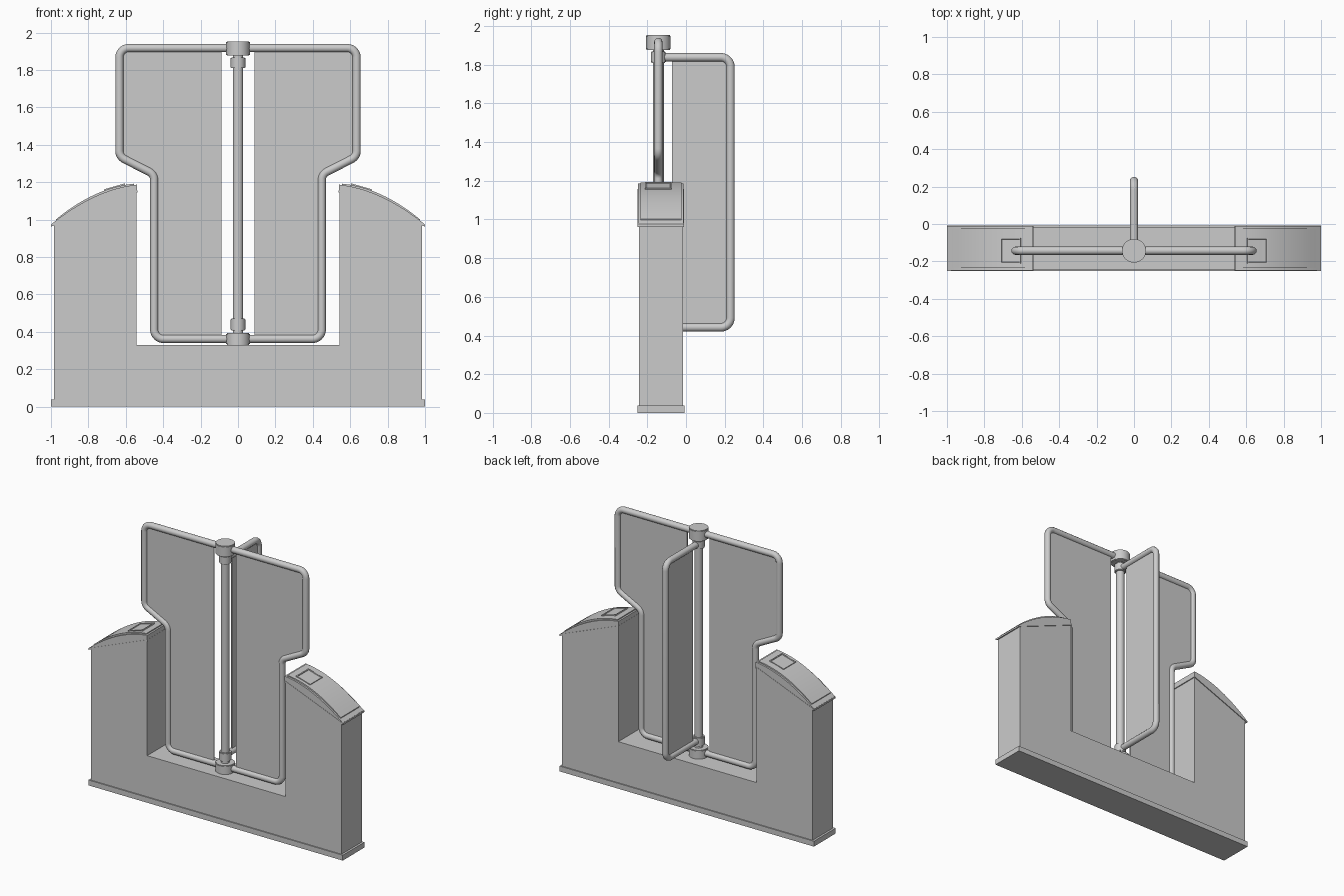
import bpy, bmesh, math
from mathutils import Vector, Matrix

if "Cube" in bpy.data.objects:
    bpy.data.objects.remove(bpy.data.objects["Cube"])

POST_Y = -0.143


def finish(name, bm, smooth=True):
    bmesh.ops.recalc_face_normals(bm, faces=bm.faces)
    me = bpy.data.meshes.new(name)
    bm.to_mesh(me)
    bm.free()
    ob = bpy.data.objects.new(name, me)
    bpy.context.collection.objects.link(ob)
    if smooth:
        bpy.ops.object.select_all(action='DESELECT')
        ob.select_set(True)
        bpy.context.view_layer.objects.active = ob
        bpy.ops.object.shade_smooth_by_angle(angle=math.radians(30))
    return ob


def prism(name, pts, y0, y1, matrix=Matrix(), bevel=0):
    """Extrude an (x, z) outline from y0 to y1."""
    bm = bmesh.new()
    f = bm.faces.new([bm.verts.new((x, y0, z)) for x, z in pts])
    ext = bmesh.ops.extrude_face_region(bm, geom=[f])['geom']
    bmesh.ops.translate(bm, vec=(0, y1 - y0, 0),
                        verts=[v for v in ext if isinstance(v, bmesh.types.BMVert)])
    if bevel:
        bmesh.ops.bevel(bm, geom=bm.edges[:], offset=bevel, segments=2, affect='EDGES')
    bmesh.ops.transform(bm, matrix=matrix, verts=bm.verts)
    return finish(name, bm)


def cylinder(name, r, z0, z1, bevel=0.004):
    bm = bmesh.new()
    bmesh.ops.create_cone(bm, cap_ends=True, segments=40, radius1=r, radius2=r, depth=z1 - z0,
                          matrix=Matrix.Translation((0, POST_Y, (z0 + z1) / 2)))
    rims = [e for e in bm.edges if abs(e.verts[0].co.z - e.verts[1].co.z) < 1e-5]
    bmesh.ops.bevel(bm, geom=rims, offset=bevel, segments=2, affect='EDGES')
    return finish(name, bm)


def fillet(pts, r, n=8):
    """Round the inner corners of an open path."""
    out = [Vector(pts[0])]
    for a, b, c in zip(pts, pts[1:], pts[2:]):
        a, b, c = Vector(a), Vector(b), Vector(c)
        u, v = (a - b).normalized(), (c - b).normalized()
        half = u.angle(v) / 2
        p, q = b + u * r / math.tan(half), b + v * r / math.tan(half)
        centre = b + (u + v).normalized() * r / math.sin(half)
        for i in range(n + 1):
            d = p.lerp(q, i / n) - centre
            out.append(centre + d.normalized() * r)
    return out + [Vector(pts[-1])]


def wing(name, pts, angle, inner, tube=0.022):
    """Bent tube frame with a flat infill panel, turned about the post."""
    m = Matrix.Translation((0, POST_Y, 0)) @ Matrix.Rotation(angle, 4, 'Z')
    path = fillet(pts, 0.05)
    cu = bpy.data.curves.new(name + "_frame", 'CURVE')
    cu.dimensions = '3D'
    cu.bevel_depth = tube
    cu.bevel_resolution = 4
    sp = cu.splines.new('POLY')
    sp.points.add(len(path) - 1)
    for p, v in zip(sp.points, path):
        p.co = (*(m @ Vector((v.x, 0, v.y))), 1)
    sp.use_smooth = True
    ob = bpy.data.objects.new(name + "_frame", cu)
    bpy.context.collection.objects.link(ob)
    bpy.ops.object.select_all(action='DESELECT')
    ob.select_set(True)
    bpy.context.view_layer.objects.active = ob
    bpy.ops.object.convert(target='MESH')
    outline = [(max(v.x, inner), v.y) for v in path]
    prism(name + "_panel", outline, -0.005, 0.005, m)


def arc(p, q, sag, n=14):
    """Upward bowed line from p to q."""
    return [(p[0] + (q[0] - p[0]) * t, p[1] + (q[1] - p[1]) * t + 4 * sag * t * (1 - t))
            for t in (i / n for i in range(n + 1))]


# Plinth and U-shaped housing
prism("plinth", [(-1, 0), (1, 0), (1, 0.038), (-1, 0.038)], -0.252, -0.008)
half = [(0.543, 0.33), (0.543, 1.15), (0.985, 0.97), (0.985, 0.03)]
prism("housing", [(-x, z) for x, z in reversed(half)] + half, -0.244, -0.016)

# Curved lids with inset cover and card reader, one per side
for side, s in (("left", -1), ("right", 1)):
    mir = Matrix.Diagonal((s, 1, 1, 1))
    lid = [(0.997, 0.963), (0.54, 1.147)] + arc((0.54, 1.187), (0.997, 0.976), 0.04)
    prism(side + "_lid", lid, -0.248, -0.012, mir)
    lip = [(1.0, 0.962), (0.538, 1.145), (0.538, 1.157), (1.0, 0.974)]
    prism(side + "_lid_lip", lip, -0.25, -0.01, mir)
    cover = [(0.97, 0.97), (0.555, 1.14)] + arc((0.555, 1.192), (0.972, 1.002), 0.038)
    prism(side + "_lid_cover", cover, -0.236, -0.024, mir)

    bm = bmesh.new()
    bmesh.ops.create_cube(bm, size=1, matrix=Matrix.Diagonal((0.115, 0.138, 0.03, 1)))
    bm.faces.ensure_lookup_table()
    top = max(bm.faces, key=lambda f: f.calc_center_median().z)
    bmesh.ops.inset_region(bm, faces=[top], thickness=0.01)
    bmesh.ops.inset_region(bm, faces=[top], thickness=0.002, depth=-0.005)
    bmesh.ops.transform(bm, verts=bm.verts, matrix=mir @ Matrix.Translation((0.657, -0.143, 1.163))
                        @ Matrix.Rotation(math.radians(16), 4, 'Y'))
    finish(side + "_card_reader", bm)

# Central post with hubs and collars
cylinder("post", 0.028, 0.34, 1.94)
cylinder("bottom_hub", 0.064, 0.33, 0.393)
cylinder("bottom_collar", 0.039, 0.408, 0.47)
cylinder("top_collar", 0.039, 1.81, 1.868)
cylinder("top_hub", 0.064, 1.877, 1.953)

# Two notched side wings and one plain rear wing
notched = [(0.0, 1.917), (0.634, 1.917), (0.634, 1.337), (0.448, 1.242), (0.448, 0.362), (0.0, 0.362)]
wing("right_wing", notched, 0, 0.087)
wing("left_wing", notched, math.pi, 0.087)
plain = [(0.0, 1.838), (0.373, 1.838), (0.373, 0.442), (0.0, 0.442)]
wing("rear_wing", plain, math.pi / 2, 0.07)
